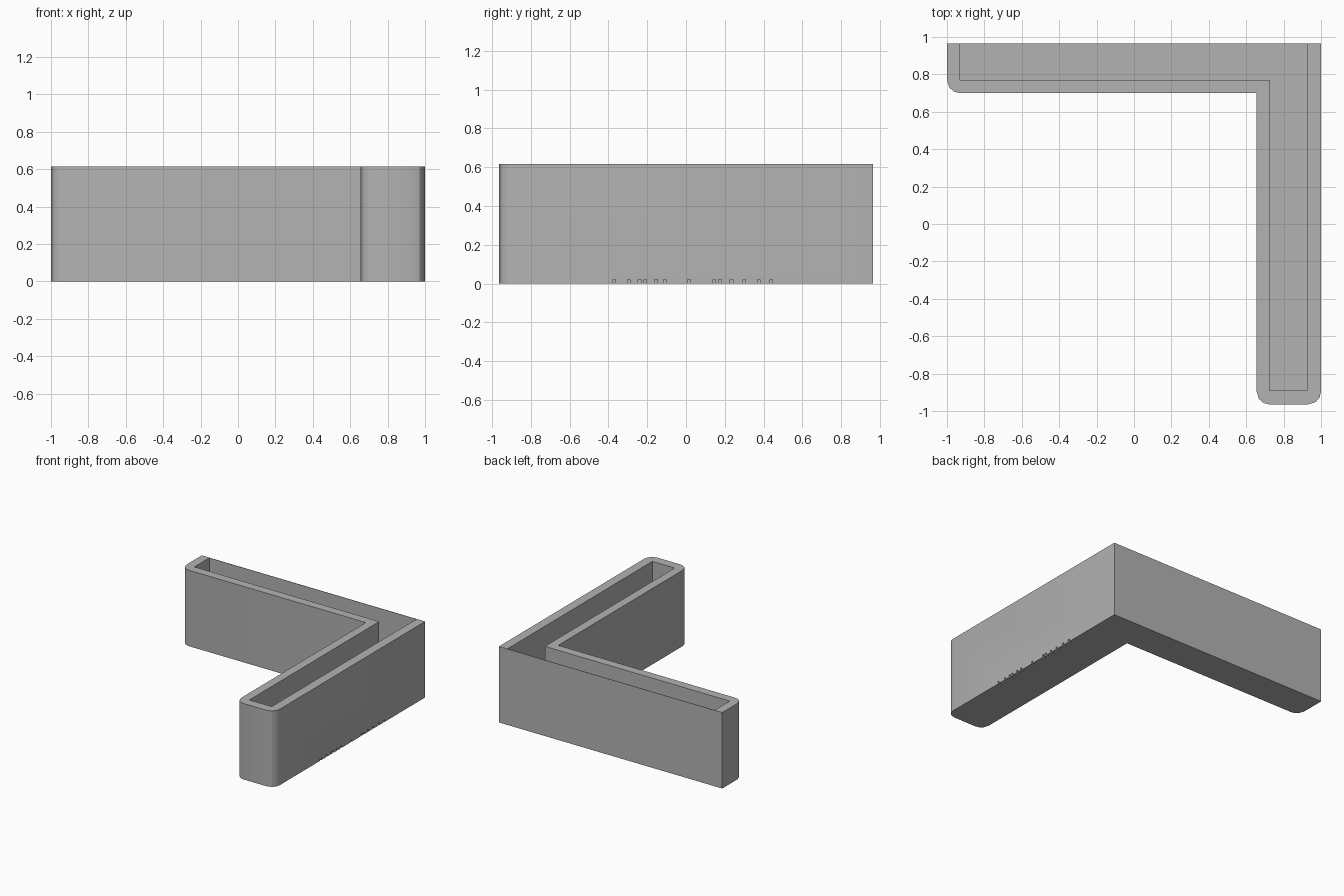
import bpy, bmesh, math

if "Cube" in bpy.data.objects:
    bpy.data.objects.remove(bpy.data.objects["Cube"])

HEIGHT, FLOOR, BACK = 0.615, 0.07, 0.965
SKIN = 0.003          # very thin back wall
WALL = 0.07

gray = bpy.data.materials.new("plain gray")
gray.use_nodes = True
gray.diffuse_color = (0.45, 0.45, 0.45, 1)
gray.node_tree.nodes["Principled BSDF"].inputs["Base Color"].default_value = (0.45, 0.45, 0.45, 1)


def make_object(name, bm):
    bmesh.ops.recalc_face_normals(bm, faces=bm.faces[:])
    mesh = bpy.data.meshes.new(name)
    bm.to_mesh(mesh)
    bm.free()
    obj = bpy.data.objects.new(name, mesh)
    obj.data.materials.append(gray)
    bpy.context.collection.objects.link(obj)
    return obj


def prism(bm, outline, z0, z1):
    face = bm.faces.new([bm.verts.new((x, y, z0)) for x, y in outline])
    top = bmesh.ops.extrude_face_region(bm, geom=[face])["geom"]
    verts = [v for v in top if isinstance(v, bmesh.types.BMVert)]
    bmesh.ops.translate(bm, verts=verts, vec=(0, 0, z1 - z0))


def subtract(target, cutter):
    cutter.hide_render = True
    cutter.hide_set(True)
    mod = target.modifiers.new(cutter.name, 'BOOLEAN')
    mod.operation = 'DIFFERENCE'
    mod.solver = 'EXACT'
    mod.object = cutter
    bpy.context.view_layer.objects.active = target
    bpy.ops.object.modifier_apply(modifier=mod.name)
    bpy.data.objects.remove(cutter)


def corner(cx, cy, start):
    """Three-sided rounded corner, turning 90 degrees from start."""
    return [(cx + WALL * math.cos(math.radians(start + a)),
             cy + WALL * math.sin(math.radians(start + a))) for a in (0, 36, 54 + 9, 90)]


# Outer L-shaped body with rounded free ends
outer = [(1, BACK), (-1, BACK)]
outer += corner(-0.93, 0.77, 180)
outer += [(0.655, 0.70)]
outer += corner(0.725, -0.895, 180)
outer += corner(0.93, -0.895, 270)
bm = bmesh.new()
prism(bm, outer, 0, HEIGHT)
body = make_object("corner_trough", bm)

# Square-cornered cavity, open at the top
inner = [(0.925, BACK - SKIN), (-0.93, BACK - SKIN), (-0.93, 0.77),
         (0.725, 0.77), (0.725, -0.89), (0.925, -0.89)]
bm = bmesh.new()
prism(bm, inner, FLOOR, HEIGHT + 0.1)
subtract(body, make_object("cavity_cutter", bm))

# Small notches along the lower right edge
notches = (-0.37, -0.295, -0.24, -0.21, -0.155, -0.11, 0.015,
           0.145, 0.175, 0.235, 0.3, 0.375, 0.44)
bm = bmesh.new()
for y in notches:
    prism(bm, [(0.97, y - 0.007), (1.02, y - 0.007),
               (1.02, y + 0.007), (0.97, y + 0.007)], -0.02, 0.02)
subtract(body, make_object("notch_cutter", bm))

# Smooth rounded ends, crisp edges elsewhere
bpy.ops.object.select_all(action='DESELECT')
body.select_set(True)
bpy.context.view_layer.objects.active = body
bpy.ops.object.shade_smooth_by_angle(angle=math.radians(30))
